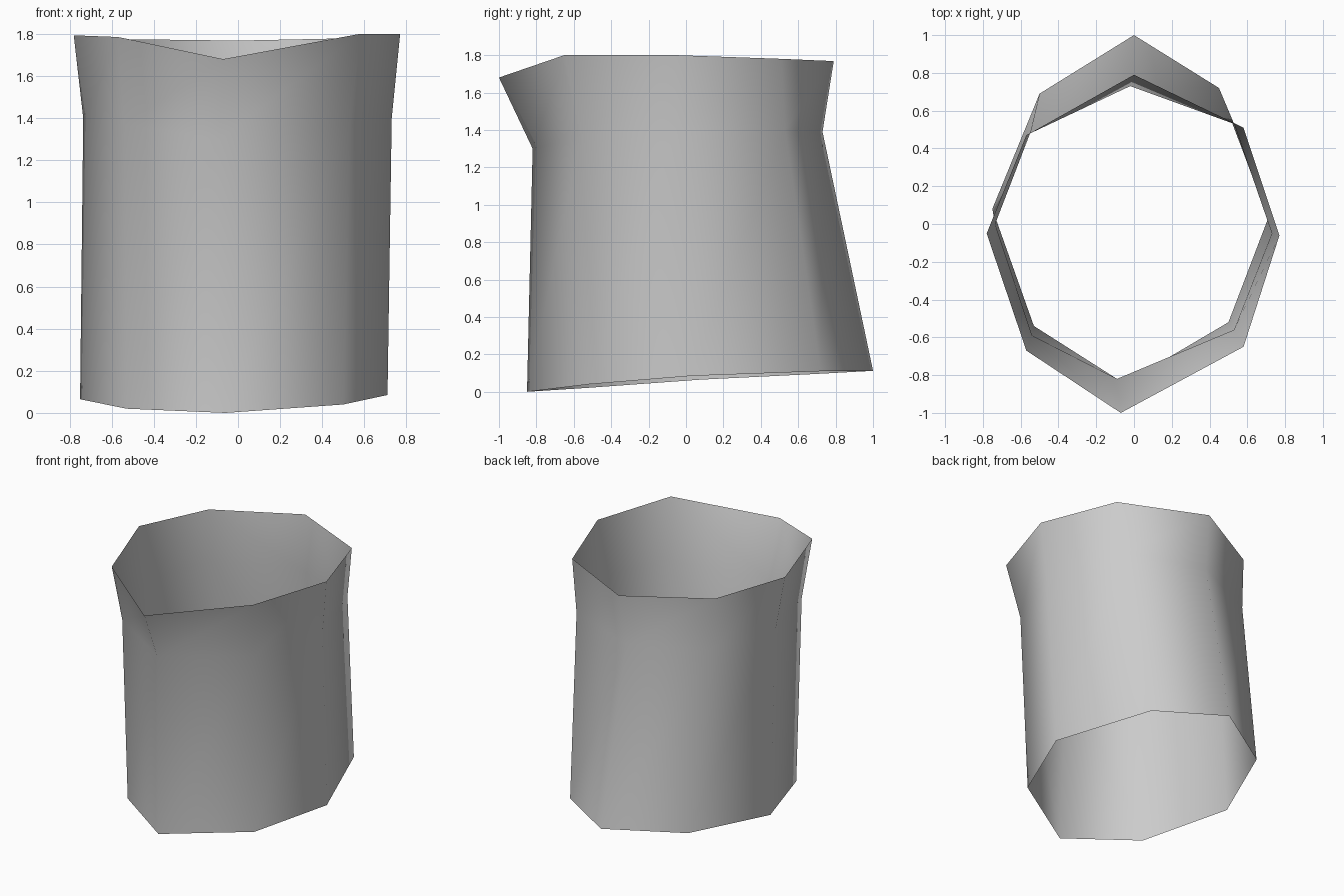
import bpy
import bmesh

if "Cube" in bpy.data.objects:
    bpy.data.objects.remove(bpy.data.objects["Cube"])

# Octagonal rings, counter-clockwise from the front corner
bottom_ring = [(-.06, -.85, 0), (.50, -.52, .04), (.71, .03, .085), (.45, .72, .11),
               (0, 1.0, .112), (-.50, .69, .095), (-.75, .08, .065), (-.53, -.54, .02)]
neck_ring = [(-.09, -.82, 1.30), (.53, -.56, 1.37), (.73, -.05, 1.40), (.53, .53, 1.40),
             (-.02, .73, 1.39), (-.55, .48, 1.39), (-.735, 0, 1.40), (-.54, -.59, 1.37)]
rim_ring = [(-.07, -1.0, 1.68), (.58, -.65, 1.80), (.77, -.06, 1.80), (.58, .51, 1.78),
            (0, .79, 1.768), (-.57, .47, 1.775), (-.78, -.05, 1.793), (-.57, -.67, 1.785)]

# Open sleeve: bridge each ring to the next, leaving both ends open
bm = bmesh.new()
rings = [[bm.verts.new(p) for p in ring] for ring in (bottom_ring, neck_ring, rim_ring)]
for low, high in zip(rings, rings[1:]):
    for i in range(8):
        j = (i + 1) % 8
        face = bm.faces.new((low[i], low[j], high[j], high[i]))
        face.smooth = True

mesh = bpy.data.meshes.new("sleeve")
bm.to_mesh(mesh)
bm.free()
sleeve = bpy.data.objects.new("sleeve", mesh)
bpy.context.collection.objects.link(sleeve)

# Plain light grey
grey = bpy.data.materials.new("light grey")
grey.diffuse_color = (0.6, 0.6, 0.6, 1)
grey.use_nodes = True
grey.node_tree.nodes["Principled BSDF"].inputs["Base Color"].default_value = grey.diffuse_color
mesh.materials.append(grey)
